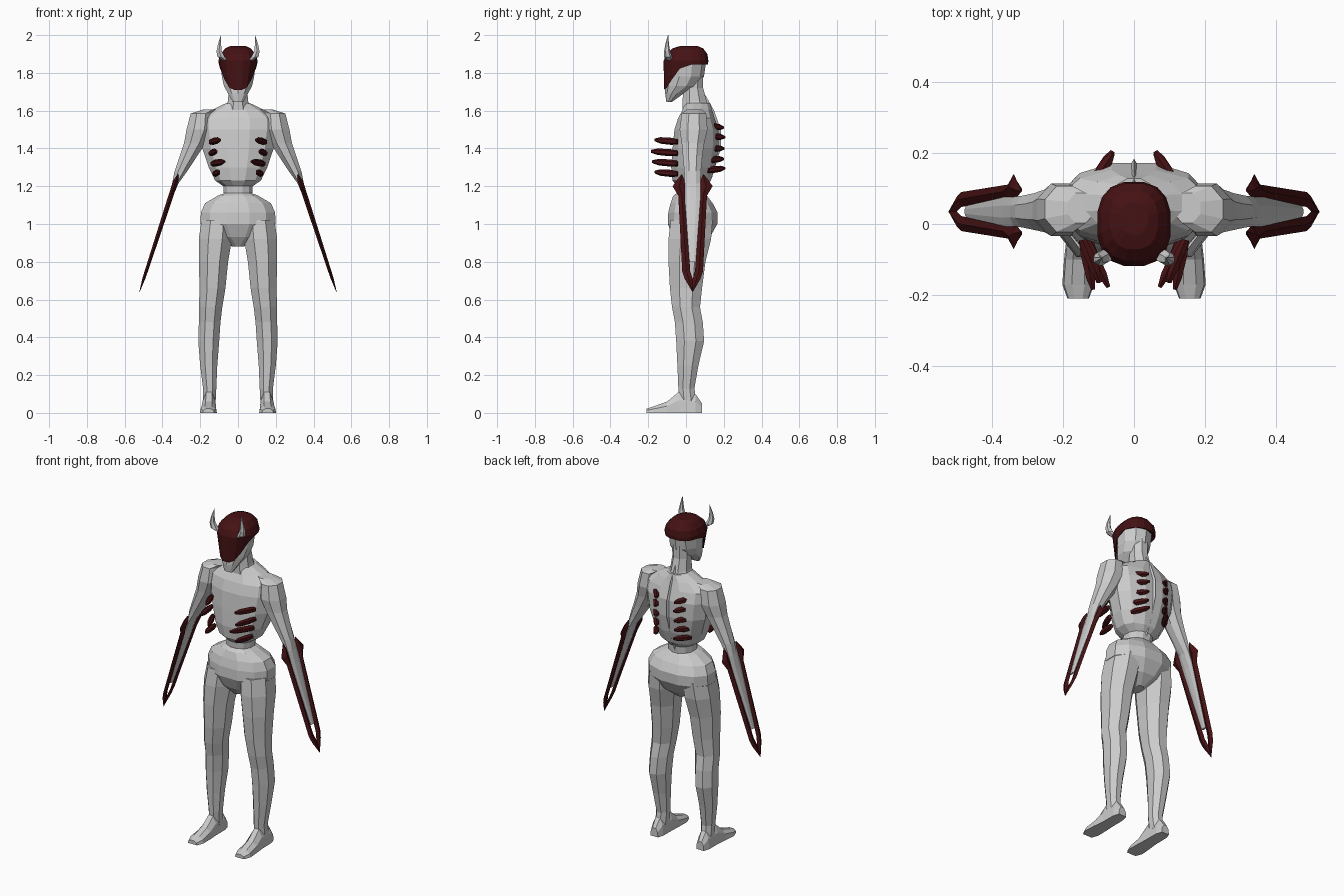
import bpy, bmesh, math
from mathutils import Vector

RED = bpy.data.materials.new("dark_red")
RED.diffuse_color = (0.06, 0.006, 0.007, 1)


def ring(c, rx, ry, n=8, p=1.0, u=(1, 0, 0), v=(0, 1, 0)):
    """Closed (super)ellipse of n points around c, spanned by u and v."""
    c, u, v = Vector(c), Vector(u), Vector(v)
    pts = []
    for i in range(n):
        a = 2 * math.pi * (i + 0.5) / n
        co, si = math.cos(a), math.sin(a)
        pts.append(c + u * rx * math.copysign(abs(co) ** p, co)
                   + v * ry * math.copysign(abs(si) ** p, si))
    return pts


def loft(name, shells, mirror=False, mat=None):
    """Skin each list of rings into a closed shell; all shells share one object."""
    bm = bmesh.new()
    for rings in shells:
        vs = [[bm.verts.new(q) for q in r] for r in rings]
        n = len(vs[0])
        for a, b in zip(vs, vs[1:]):
            for i in range(n):
                j = (i + 1) % n
                bm.faces.new((a[i], a[j], b[j], b[i]))
        bm.faces.new(vs[0])
        bm.faces.new(vs[-1])
    bmesh.ops.recalc_face_normals(bm, faces=bm.faces)
    me = bpy.data.meshes.new(name)
    bm.to_mesh(me)
    bm.free()
    ob = bpy.data.objects.new(name, me)
    bpy.context.collection.objects.link(ob)
    if mirror:
        ob.modifiers.new("mirror", 'MIRROR').use_mirror_merge = False
    if mat:
        me.materials.append(mat)
    return ob


# Torso: (z, centre y, half width, half depth)
torso = [(1.12, .03, .075, .075), (1.2, .03, .08, .08), (1.23, .03, .125, .105),
         (1.3, .038, .16, .12), (1.4, .05, .195, .125), (1.5, .055, .21, .12),
         (1.56, .055, .21, .1), (1.605, .06, .14, .08), (1.64, .06, .065, .07)]
loft("torso", [[ring((0, y, z), a, b, 12, 0.9) for z, y, a, b in torso]])

# Spine ridge
spine = [(1.17, .1), (1.25, .135), (1.4, .18), (1.5, .18), (1.6, .145), (1.68, .1)]
loft("spine", [[[(-.025, y - .04, z), (.025, y - .04, z), (0, y + .004, z)] for z, y in spine]])

# Hips
hips = [(.88, .02, .03, .05), (.93, .03, .13, .1), (1.0, .035, .205, .135),
        (1.06, .037, .203, .135), (1.11, .03, .18, .115), (1.15, .022, .11, .092),
        (1.165, .025, .07, .075)]
loft("hips", [[ring((0, y, z), a, b, 12, 0.9) for z, y, a, b in hips]])

# Legs: (x, y, z, half width, half depth)
legs = [(.11, .03, 1.02, .09, .12), (.12, .02, .92, .095, .122), (.13, .005, .8, .084, .106),
        (.135, 0, .66, .074, .092), (.145, 0, .56, .067, .08), (.15, .015, .48, .062, .08),
        (.155, .022, .38, .06, .08), (.155, .01, .25, .049, .06), (.15, .002, .13, .038, .046),
        (.152, .01, .05, .036, .05)]
loft("leg", [[ring((x, y, z), a, b) for x, y, z, a, b in legs]], True)

# Feet, swept heel to toe: (centre x, y, half width, height)
sole = [(-1, 0), (1, 0), (.9, .6), (.4, 1), (-.4, 1), (-.9, .6)]
feet = [(.153, .085, .025, .05), (.153, .05, .036, .1), (.153, -.04, .037, .11),
        (.155, -.1, .042, .06), (.157, -.17, .045, .035), (.157, -.21, .03, .022)]
loft("foot", [[[(x + s * w, y, t * h) for s, t in sole] for x, y, w, h in feet]], True)

# Arms with thin tapering forearm
arms = [(.15, .045, 1.605, .04, .045), (.195, .042, 1.585, .06, .07), (.205, .04, 1.5, .073, .08),
        (.228, .037, 1.43, .062, .065), (.262, .035, 1.36, .05, .056),
        (.302, .035, 1.28, .036, .048), (.332, .035, 1.215, .018, .045),
        (.358, .035, 1.14, .012, .045), (.47, .035, .8, .007, .018)]
loft("arm", [[ring((x, y, z), a, b) for x, y, z, a, b in arms]], True)

# Forked arm blades: diamond section (z, inner offset, outer offset, half thickness)
blade = [(1.262, .055, .06, .003), (1.23, .042, .085, .014), (1.2, .035, .106, .014),
         (1.15, .036, .076, .014), (.75, .013, .055, .009), (.71, 0, .042, .008),
         (.64, 0, .001, .001)]


def prong(side):
    out = []
    for z, i, o, t in blade:
        x = .332 + (1.22 - z) * .327
        m = (i + o) / 2
        out.append([(x, .035 + side * i, z), (x + t, .035 + side * m, z),
                    (x, .035 + side * o, z), (x - t, .035 + side * m, z)])
    return out


loft("arm_blade", [prong(1), prong(-1)], True, RED)

# Neck
neck = [(1.6, .055, .075, .08), (1.65, .045, .058, .07), (1.72, .04, .052, .055),
        (1.8, .045, .055, .05)]
loft("neck", [[ring((0, y, z), a, b) for z, y, a, b in neck]])

# Head with pointed chin
head = [(1.645, -.09, .028, .014), (1.69, -.062, .055, .048), (1.73, -.025, .078, .085),
        (1.78, -.005, .09, .1), (1.85, 0, .095, .105), (1.91, .01, .07, .08)]
loft("head", [[ring((0, y, z), a, b, 10) for z, y, a, b in head]])


# Helmet: domed rings over a lower edge that dips into a face mask
def edge(q):
    t = min(1, max(0, (-.01 - q.y) / .1))
    return Vector((q.x * (1 - .3 * t), q.y, 1.845 - .135 * t ** 1.2))


dome = [(1.943, .015, .04, .045), (1.93, .01, .068, .082), (1.9, .005, .094, .11),
        (1.865, 0, .105, .12)]
shell = [ring((0, y, z), a, b, 16, .8) for z, y, a, b in dome]
shell.append([edge(q) for q in ring((0, 0, 0), .103, .119, 16, .8)])
shell.append([edge(q) + Vector((0, 0, .01)) for q in ring((0, 0, 0), .085, .1, 16, .8)])
loft("helmet", [shell], mat=RED)

# Horns
horn = [(.065, -.085, 1.865, .015), (.09, -.095, 1.885, .022), (.1, -.1, 1.915, .016),
        (.098, -.1, 1.95, .01), (.09, -.095, 2.0, .001)]
loft("horn", [[ring((x, y, z), r, r, 6) for x, y, z, r in horn]], True)


# Rib spikes: base to tip, blunt ended
def spike(a, b, w, h):
    a, b = Vector(a), Vector(b)
    u = (b - a).cross(Vector((0, 0, 1))).normalized()
    return [ring(a.lerp(b, t), w * s, h * s, 6, 1, u, (0, 0, 1))
            for t, s in ((0, .75), (.3, 1), (.75, .9), (1, .4))]


front = [(1.44, .145, .095, -.165), (1.38, .145, .115, -.185),
         (1.325, .135, .072, -.178), (1.27, .125, .1, -.165)]
loft("front_rib_spike", [spike((xa, -.045, z - .005), (xb, y, z + .005), .016, .019)
                         for z, xa, xb, y in front], True, RED)

back = [(1.51, .198), (1.46, .205), (1.4, .2), (1.345, .198), (1.295, .205)]
loft("back_rib_spike", [spike((.115, .115, 1.4 + (z - 1.4) * 1.1), (.06, y, z), .018, .018)
                        for z, y in back], True, RED)
